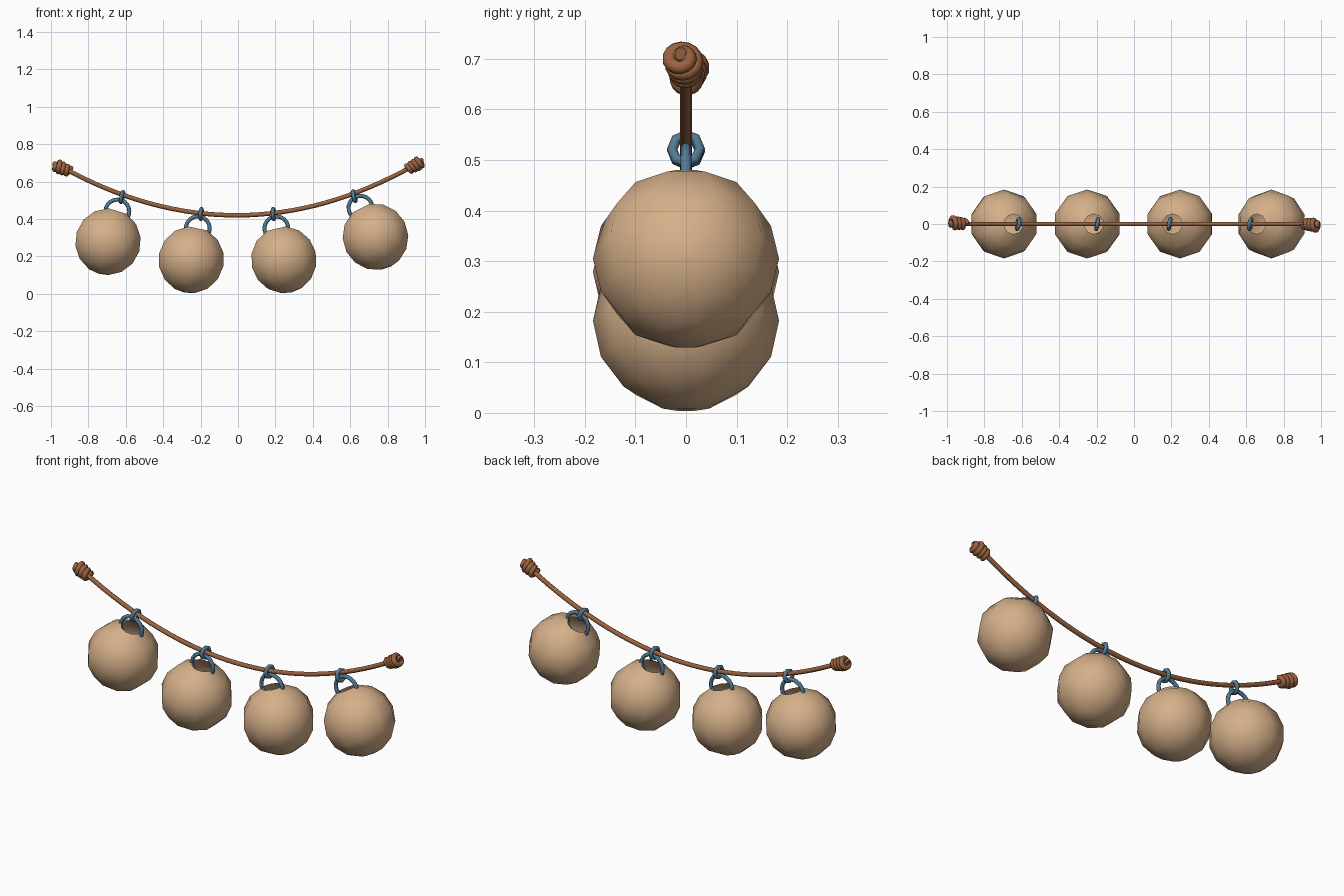
import bpy, bmesh, math
from mathutils import Vector, Matrix

if "Cube" in bpy.data.objects:
    bpy.data.objects.remove(bpy.data.objects["Cube"])


def material(name, rgb):
    m = bpy.data.materials.new(name)
    m.diffuse_color = (*rgb, 1)
    m.use_nodes = True
    m.node_tree.nodes["Principled BSDF"].inputs["Base Color"].default_value = m.diffuse_color
    return m


TAN = material("tan_shell", (0.66, 0.43, 0.25))
BROWN = material("brown_rope", (0.33, 0.125, 0.05))
BLUE = material("blue_metal", (0.085, 0.2, 0.3))


def tube(name, pts, radius, mat, sides=8, closed=False):
    """Sweep a round section along a path, turned into a mesh."""
    cu = bpy.data.curves.new(name, 'CURVE')
    cu.dimensions = '3D'
    cu.bevel_depth = radius
    cu.bevel_resolution = max(0, sides // 2 - 2)
    cu.use_fill_caps = True
    sp = cu.splines.new('POLY')
    sp.points.add(len(pts) - 1)
    for p, co in zip(sp.points, pts):
        p.co = (*co, 1)
    sp.use_cyclic_u = closed
    sp.use_smooth = True
    ob = bpy.data.objects.new(name, cu)
    cu.materials.append(mat)
    bpy.context.collection.objects.link(ob)
    return ob


def ring(name, center, rot, major, minor, count):
    """Ring whose flat plane is local XZ."""
    pts = []
    for i in range(count):
        a = 2 * math.pi * i / count
        pts.append(Vector(center) + rot @ Vector((major * math.sin(a), 0, major * math.cos(a))))
    return tube(name, pts, minor, BLUE, 8, True)


def shell(name, center, tilt):
    """Ten-sided hollow ball, open at the top."""
    bm = bmesh.new()
    rows = []
    for deg in (17, 42, 66, 90, 114, 138, 162):
        p = math.radians(deg)
        rows.append([bm.verts.new((0.184 * math.sin(p) * math.cos(math.pi / 2 + k * math.pi / 5),
                                   0.184 * math.sin(p) * math.sin(math.pi / 2 + k * math.pi / 5),
                                   0.179 * math.cos(p))) for k in range(10)])
    for a, b in zip(rows, rows[1:]):
        for k in range(10):
            n = (k + 1) % 10
            bm.faces.new((a[k], b[k], b[n], a[n]))
    tip = bm.verts.new((0, 0, -0.179))
    for k in range(10):
        bm.faces.new((rows[-1][k], tip, rows[-1][(k + 1) % 10]))
    for f in bm.faces:
        f.smooth = True
    me = bpy.data.meshes.new(name)
    bm.to_mesh(me)
    bm.free()
    me.materials.append(TAN)
    ob = bpy.data.objects.new(name, me)
    ob.matrix_world = Matrix.Translation(center) @ Matrix.Rotation(tilt, 4, 'Y')
    bpy.context.collection.objects.link(ob)


def rope_z(x):
    return 0.42 + 0.296 * x * x + 0.005 * x


# Sagging rope
xs = [-0.94 + 1.88 * i / 32 for i in range(33)]
tube("rope", [(x, 0, rope_z(x)) for x in xs], 0.012, BROWN)


# Coiled knots at both ends, closing in a spiral
def knot(name, start, side, slope, length):
    axis = Vector((side * math.cos(slope), 0, math.sin(slope)))
    up = Vector((-side * math.sin(slope), 0, math.cos(slope)))
    out = Vector((0, -side, 0))
    pts = []
    steps = 64
    for i in range(steps + 1):
        t = i / steps
        a = 2 * math.pi * 4.2 * t
        r = 0.019 + 0.011 * t
        if t > 0.78:
            r *= max(0.05, 1 - (t - 0.78) / 0.22)
        pts.append(Vector(start) + axis * (length * t) + out * (0.008 * t)
                   + up * (r * math.cos(a)) + out * (r * math.sin(a)))
    tube(name, pts, 0.0135, BROWN)


knot("right_knot", (0.91, 0, 0.668), 1, math.radians(28), 0.088)
knot("left_knot", (-0.9, 0, 0.655), -1, math.radians(22), 0.094)

# Hanging balls: ball centre, handle ring centre, link ring centre
hangers = [
    ((-0.695, 0.279), (-0.645, 0.44), (-0.62, 0.518)),
    ((-0.25, 0.182), (-0.215, 0.35), (-0.197, 0.427)),
    ((0.245, 0.182), (0.205, 0.35), (0.19, 0.427)),
    ((0.735, 0.305), (0.655, 0.46), (0.622, 0.522)),
]
for i, (b, h, l) in enumerate(hangers, 1):
    tilt = math.atan2(h[0] - b[0], h[1] - b[1])
    shell(f"ball_{i}", (b[0], 0, b[1]), tilt)
    ring(f"handle_ring_{i}", (h[0], 0, h[1]), Matrix.Rotation(tilt, 3, 'Y'), 0.064, 0.0105, 20)
    lean = -math.atan(0.592 * l[0]) * 0.6
    turn = Matrix.Rotation(lean, 3, 'Y') @ Matrix.Rotation(math.radians(80), 3, 'Z')
    ring(f"link_ring_{i}", (l[0], 0, l[1]), turn, 0.028, 0.0105, 8)
